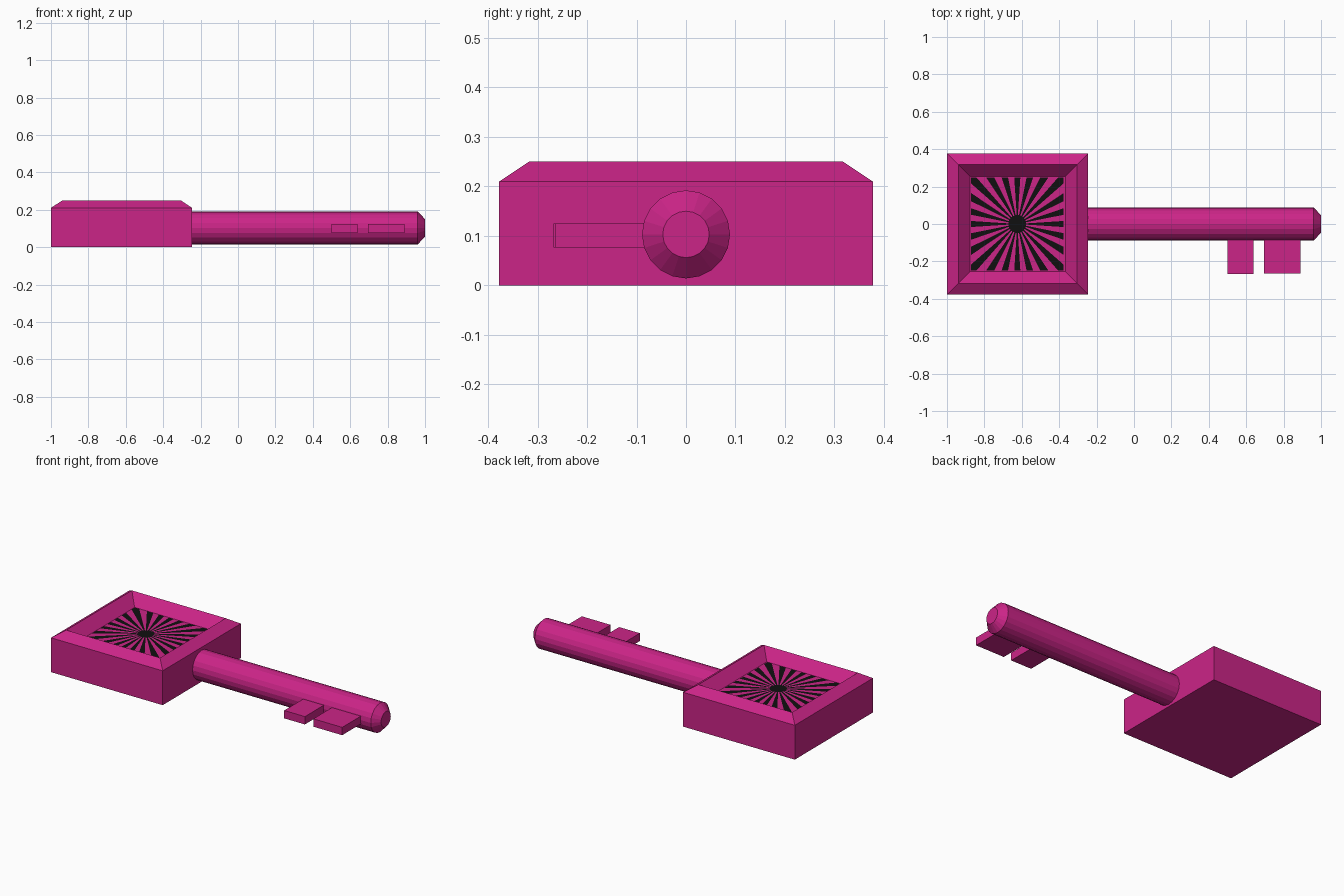
import bpy, bmesh, math

if "Cube" in bpy.data.objects:
    bpy.data.objects.remove(bpy.data.objects["Cube"])

CX = -0.6225          # centre of the square head
FLOOR = 0.187         # height of the recessed floor


def material(name, rgb):
    m = bpy.data.materials.new(name)
    m.diffuse_color = (*rgb, 1)
    m.use_nodes = True
    m.node_tree.nodes["Principled BSDF"].inputs["Base Color"].default_value = m.diffuse_color
    return m


magenta = material("magenta", (0.60, 0.018, 0.245))
black = material("black", (0.005, 0.005, 0.005))


def finish(name, bm, mat):
    bmesh.ops.recalc_face_normals(bm, faces=bm.faces)
    me = bpy.data.meshes.new(name)
    bm.to_mesh(me)
    bm.free()
    me.materials.append(mat)
    ob = bpy.data.objects.new(name, me)
    bpy.context.collection.objects.link(ob)
    return ob


def loft(name, rings, mat):
    """Skin a list of point rings and cap both ends."""
    bm = bmesh.new()
    loops = [[bm.verts.new(p) for p in ring] for ring in rings]
    n = len(loops[0])
    for a, b in zip(loops, loops[1:]):
        for i in range(n):
            j = (i + 1) % n
            bm.faces.new((a[i], a[j], b[j], b[i]))
    bm.faces.new(loops[0])
    bm.faces.new(loops[-1])
    return finish(name, bm, mat)


def square(h, z):
    return [(CX + sx * h, sy * h, z) for sx, sy in ((-1, -1), (1, -1), (1, 1), (-1, 1))]


def circle(x, r, n=20):
    return [(x, r * math.cos(2 * math.pi * i / n), 0.103 + r * math.sin(2 * math.pi * i / n))
            for i in range(n)]


# Square head with chamfered rim and recessed floor
loft("key_head", [square(0.3775, 0), square(0.3775, 0.21), square(0.317, 0.25),
                  square(0.255, FLOOR)], magenta)

# Round shaft with tapered tip
loft("key_shaft", [circle(-0.26, 0.089), circle(0.96, 0.089), circle(1.0, 0.047)], magenta)

# Two flat teeth on the front side
for i, (x0, x1, y0) in enumerate(((0.50, 0.64, -0.268), (0.695, 0.89, -0.265))):
    loft(f"key_tooth_{i + 1}",
         [[(x0, y0, z), (x1, y0, z), (x1, -0.05, z), (x0, -0.05, z)] for z in (0.077, 0.125)],
         magenta)

# Black sunburst on the floor: a hub and 24 rays clipped to a square
bm = bmesh.new()
HUB, HALF, N = 0.048, 0.248, 24
PX, Z = -0.624, FLOOR + 0.003


def point(a, r):
    return bm.verts.new((PX + r * math.cos(a), r * math.sin(a), Z))


def edge_radius(a):
    return HALF / max(abs(math.cos(a)), abs(math.sin(a)))


bm.faces.new([point(2 * math.pi * i / N, HUB) for i in range(N)])
w = math.radians(3.75)
for i in range(N):
    a = 2 * math.pi * i / N
    bm.faces.new([point(a - w, HUB * 0.98), point(a - w, edge_radius(a - w)),
                  point(a, edge_radius(a)), point(a + w, edge_radius(a + w)),
                  point(a + w, HUB * 0.98)])
for f in bm.faces:
    f.normal_update()
finish("sunburst", bm, black)
